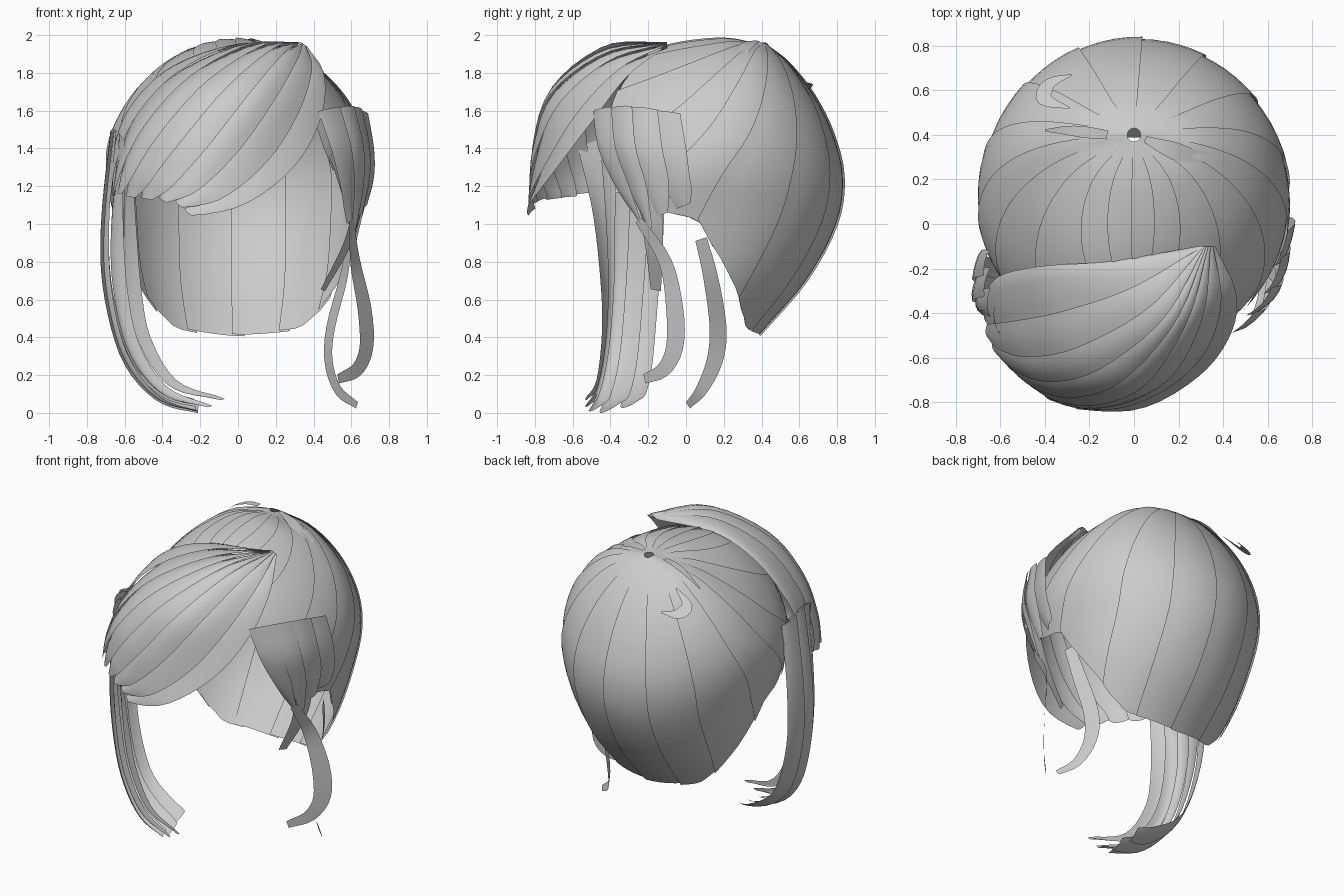
import bpy, bmesh, math, random
from mathutils import Vector

random.seed(4)
cube = bpy.data.objects.get("Cube")
if cube:
    bpy.data.objects.remove(cube)

hair = bpy.data.materials.new("hair_grey")
hair.use_nodes = True
grey = (0.6, 0.6, 0.6, 1)
hair.diffuse_color = grey
hair.node_tree.nodes["Principled BSDF"].inputs["Base Color"].default_value = grey
HEAD = Vector((0, 0, 1.25))


def spline(pts, t):
    """Smooth curve through points, t from 0 to 1."""
    n = len(pts) - 1
    f = min(max(t, 0), 1) * n
    i = min(int(f), n - 1)
    f -= i
    b, c = Vector(pts[i]), Vector(pts[i + 1])
    a = Vector(pts[i - 1]) if i else 2 * b - c
    d = Vector(pts[i + 2]) if i + 2 <= n else 2 * c - b
    return b + 0.5 * f * (c - a + f * (2 * a - 5 * b + 4 * c - d + f * (3 * (b - c) + d - a)))


def lerp_table(table, x):
    for (x0, y0), (x1, y1) in zip(table, table[1:]):
        if x <= x1:
            return y0 + (y1 - y0) * (x - x0) / (x1 - x0)
    return table[-1][1]


def build(name, strips, nu=4, nv=20):
    """One object from a list of strand surfaces f(u, v)."""
    bm = bmesh.new()
    for f in strips:
        grid = [[bm.verts.new(f(u / nu, v / nv)) for u in range(nu + 1)] for v in range(nv + 1)]
        faces = [bm.faces.new((grid[v][u], grid[v][u + 1], grid[v + 1][u + 1], grid[v + 1][u]))
                 for v in range(nv) for u in range(nu)]
        facing = 0
        for face in faces:
            face.normal_update()
            facing += face.normal.dot(face.calc_center_median() - HEAD) * face.calc_area()
        if facing < 0:
            bmesh.ops.reverse_faces(bm, faces=faces)
    mesh = bpy.data.meshes.new(name)
    bm.to_mesh(mesh)
    bm.free()
    mesh.materials.append(hair)
    obj = bpy.data.objects.new(name, mesh)
    bpy.context.collection.objects.link(obj)
    bpy.ops.object.select_all(action='DESELECT')
    bpy.context.view_layer.objects.active = obj
    obj.select_set(True)
    bpy.ops.object.shade_smooth_by_angle(angle=math.radians(50))


def lift(p, amount):
    return p + (p - HEAD).normalized() * amount


# Cap: rings from the crown down, as front, side and back points
FRONT = [(0, .37, 1.96), (0, .15, 1.98), (0, -.15, 1.93), (0, -.4, 1.8),
         (0, -.55, 1.6), (0, -.6, 1.3), (0, -.5, 1.0), (0, -.3, .8)]
SIDE = [(.03, .4, 1.96), (.3, .33, 1.9), (.52, .25, 1.73), (.66, .17, 1.5),
        (.7, .1, 1.28), (.65, .1, 1.03), (.58, .1, .75), (.46, .1, .46)]
BACK = [(0, .43, 1.95), (0, .55, 1.85), (0, .68, 1.68), (0, .78, 1.48),
        (0, .835, 1.25), (0, .8, 1.0), (0, .64, .7), (0, .39, .41)]
# How far down the cap reaches at each angle from the back
REACH = [(0, 7), (45, 6.95), (60, 6.65), (75, 6.1), (87, 5.5), (93, 5.0), (110, 4.95),
         (125, 4.8), (140, 4.2), (150, 3.3), (160, 2.4), (180, 2)]


def cap_point(angle, t):
    side = spline(SIDE, t)
    end = spline(BACK if math.cos(angle) > 0 else FRONT, t)
    c = abs(math.cos(angle))
    return Vector((side.x * math.sin(angle), side.y + c * (end.y - side.y),
                   side.z + c * c * (end.z - side.z)))


def cap_strand(start, width):
    """Wedge from the crown that sweeps forward as it falls."""
    def f(u, v):
        base = start + width * (u * 1.25 - .12)
        sweep = .6 * math.sin(base)
        final = (base + sweep + math.pi) % math.tau - math.pi
        t = v * lerp_table(REACH, abs(math.degrees(final))) / 7
        return lift(cap_point(base + sweep * v * v, t), .013 * (u - .5) * min(1, v * 4))
    return f


count = 18
build("hair_cap", [cap_strand(math.tau * i / count, math.tau / count) for i in range(count)], 6, 28)


# Sheets of strands blended between guide curves
def strands(guides, count, step, overlap=.35, taper=.85, pinch=.4, trim=.06):
    def strand(i):
        short = random.uniform(0, trim)

        def f(u, v):
            w = u * (1 + overlap) - overlap / 2
            w += (.5 - w) * pinch * max(0, (v - taper) / (1 - taper)) ** 2
            across = [spline(g, v * (1 - short)) for g in guides]
            return lift(spline(across, (i + w) / count), step * (u - .5) + .01 * math.sin(math.pi * u))
        return f
    return [strand(i) for i in range(count)]


fringe = [
    [(.3, -.1, 1.94), (-.1, -.17, 1.93), (-.4, -.19, 1.81), (-.6, -.23, 1.59), (-.67, -.3, 1.35), (-.67, -.36, 1.15)],
    [(.31, -.1, 1.95), (.1, -.4, 1.94), (-.2, -.6, 1.77), (-.42, -.65, 1.54), (-.56, -.61, 1.32), (-.63, -.55, 1.14)],
    [(.33, -.1, 1.95), (.25, -.42, 1.89), (.08, -.7, 1.68), (-.12, -.8, 1.42), (-.3, -.8, 1.22), (-.42, -.75, 1.12)],
    [(.36, -.1, 1.93), (.45, -.3, 1.78), (.43, -.48, 1.55), (.29, -.67, 1.3), (.02, -.82, 1.1), (-.32, -.82, 1.03)]]
build("swept_fringe", strands(fringe, 8, .024), 5, 22)

side_lock = [
    [(-.66, -.12, 1.45), (-.7, -.12, 1.0), (-.67, -.15, .6), (-.55, -.18, .25), (-.36, -.21, .1), (-.2, -.24, .05)],
    [(-.65, -.35, 1.5), (-.7, -.36, 1.0), (-.69, -.37, .65), (-.6, -.4, .3), (-.42, -.45, .08), (-.18, -.5, .01)],
    [(-.55, -.56, 1.4), (-.53, -.48, 1.05), (-.5, -.44, .65), (-.45, -.44, .4), (-.31, -.47, .18), (-.05, -.53, .09)]]
build("long_right_lock", strands(side_lock, 5, .035, .3), 4, 24)

temple = [
    [(.43, -.5, 1.6), (.5, -.47, 1.4), (.55, -.38, 1.2), (.58, -.25, 1.0)],
    [(.6, -.3, 1.62), (.65, -.28, 1.4), (.65, -.22, 1.2), (.62, -.16, .97)],
    [(.68, -.03, 1.58), (.71, 0, 1.4), (.71, .02, 1.25), (.67, .05, 1.08)]]
build("left_temple_panel", strands(temple, 4, .02, .3, .6, .5, .1), 4, 14)


# Loose ribbons with their flat side turned towards a given direction
def ribbon(path, facing, w0, w1, w2):
    def f(u, v):
        p = spline(path, v)
        tangent = spline(path, min(1, v + .02)) - spline(path, max(0, v - .02))
        across = tangent.cross(Vector(facing)).normalized()
        width = spline([(w0, 0, 0), (w1, 0, 0), (w2, 0, 0)], v).x
        return p + across * width * (u - .5)
    return f


build("left_front_curl", [ribbon([(.6, -.25, 1.02), (.62, -.11, .8), (.67, -.06, .55), (.68, -.06, .35),
                                  (.63, -.12, .23), (.53, -.22, .18)], (1, -.8, 0), .05, .12, .05)], 2)
build("left_back_curl", [ribbon([(.59, .08, .92), (.56, .13, .72), (.49, .17, .45), (.48, .15, .27),
                                 (.53, .08, .12), (.63, .01, .04)], (1, .5, 0), .07, .1, .04)], 2)
build("left_sideburn", [ribbon([(.63, -.28, 1.4), (.64, -.2, 1.15), (.58, -.17, .9), (.45, -.16, .65)],
                               (1, -.4, 0), .1, .12, .06)], 2)
build("crown_wisp", [ribbon([(-.28, .67, 1.74), (-.38, .63, 1.74), (-.4, .56, 1.78), (-.29, .52, 1.85)],
                            (-.4, .6, .8), .01, .08, .01)], 2, 12)
build("crown_flicks", [
    ribbon([(.05, .38, 1.97), (.15, .34, 1.96), (.24, .31, 1.93), (.36, .3, 1.87)], (.3, 0, 1), .03, .08, .03),
    ribbon([(-.12, .4, 1.96), (-.2, .41, 1.95), (-.3, .42, 1.91), (-.4, .42, 1.84)], (-.3, 0, 1), .04, .05, .01)], 2, 12)
